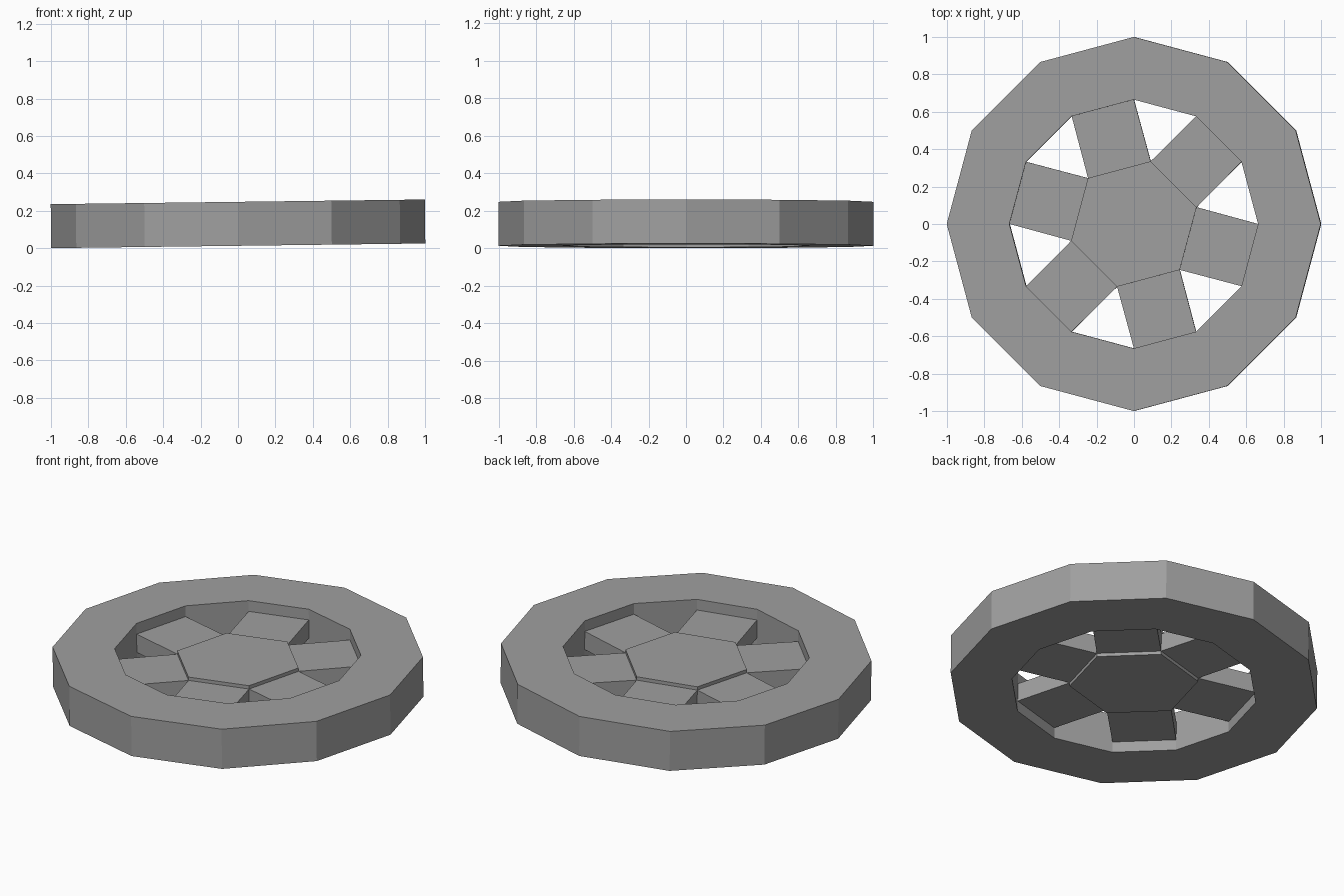
import bpy, bmesh
from math import radians, cos, sin
from mathutils import Matrix

cube = bpy.data.objects.get("Cube")
if cube:
    bpy.data.objects.remove(cube, do_unlink=True)

RIM_R, INNER_R, HUB_R = 1.0, 0.665, 0.347
HEIGHT = 0.235

grey = bpy.data.materials.new("mid_grey")
grey.use_nodes = True
colour = (0.35, 0.35, 0.35, 1)
grey.diffuse_color = colour
grey.node_tree.nodes["Principled BSDF"].inputs["Base Color"].default_value = colour

# The whole wheel leans slightly, with its +x side raised
LEAN = Matrix.Translation((0, 0, 0.013 + HEIGHT / 2)) @ Matrix.Rotation(-0.0125, 4, 'Y')


def polar(radius, degrees):
    a = radians(degrees)
    return radius * cos(a), radius * sin(a)


def finish(name, bm):
    bmesh.ops.recalc_face_normals(bm, faces=bm.faces)
    mesh = bpy.data.meshes.new(name)
    bm.to_mesh(mesh)
    bm.free()
    mesh.materials.append(grey)
    obj = bpy.data.objects.new(name, mesh)
    obj.matrix_world = LEAN
    bpy.context.collection.objects.link(obj)


def prism(name, outline, thickness):
    """Upright prism centred on the wheel's mid plane."""
    bm = bmesh.new()
    base = bm.faces.new([bm.verts.new((x, y, -thickness / 2)) for x, y in outline])
    top = bmesh.ops.extrude_face_region(bm, geom=[base], use_keep_orig=True)["geom"]
    verts = [v for v in top if isinstance(v, bmesh.types.BMVert)]
    bmesh.ops.translate(bm, verts=verts, vec=(0, 0, thickness))
    finish(name, bm)


# Twelve-sided rim: a rectangular section swept around the axis
bm = bmesh.new()
section = [(RIM_R, -1), (RIM_R, 1), (INNER_R, 1), (INNER_R, -1)]
rings = [[bm.verts.new((*polar(r, 30 * k), side * HEIGHT / 2)) for r, side in section]
         for k in range(12)]
for k in range(12):
    a, b = rings[k - 1], rings[k]
    for j in range(4):
        bm.faces.new((a[j - 1], b[j - 1], b[j], a[j]))
finish("rim", bm)

# Six-sided hub, set in from both rim faces
prism("hub", [polar(HUB_R, 15 + 60 * k) for k in range(6)], 0.148)

# Six block spokes joining each hub side to every other rim side
for k in range(6):
    mid = 45 + 60 * k
    prism(f"spoke_{k + 1}",
          [polar(HUB_R, mid - 30), polar(INNER_R, mid - 15),
           polar(INNER_R, mid + 15), polar(HUB_R, mid + 30)], 0.108)
